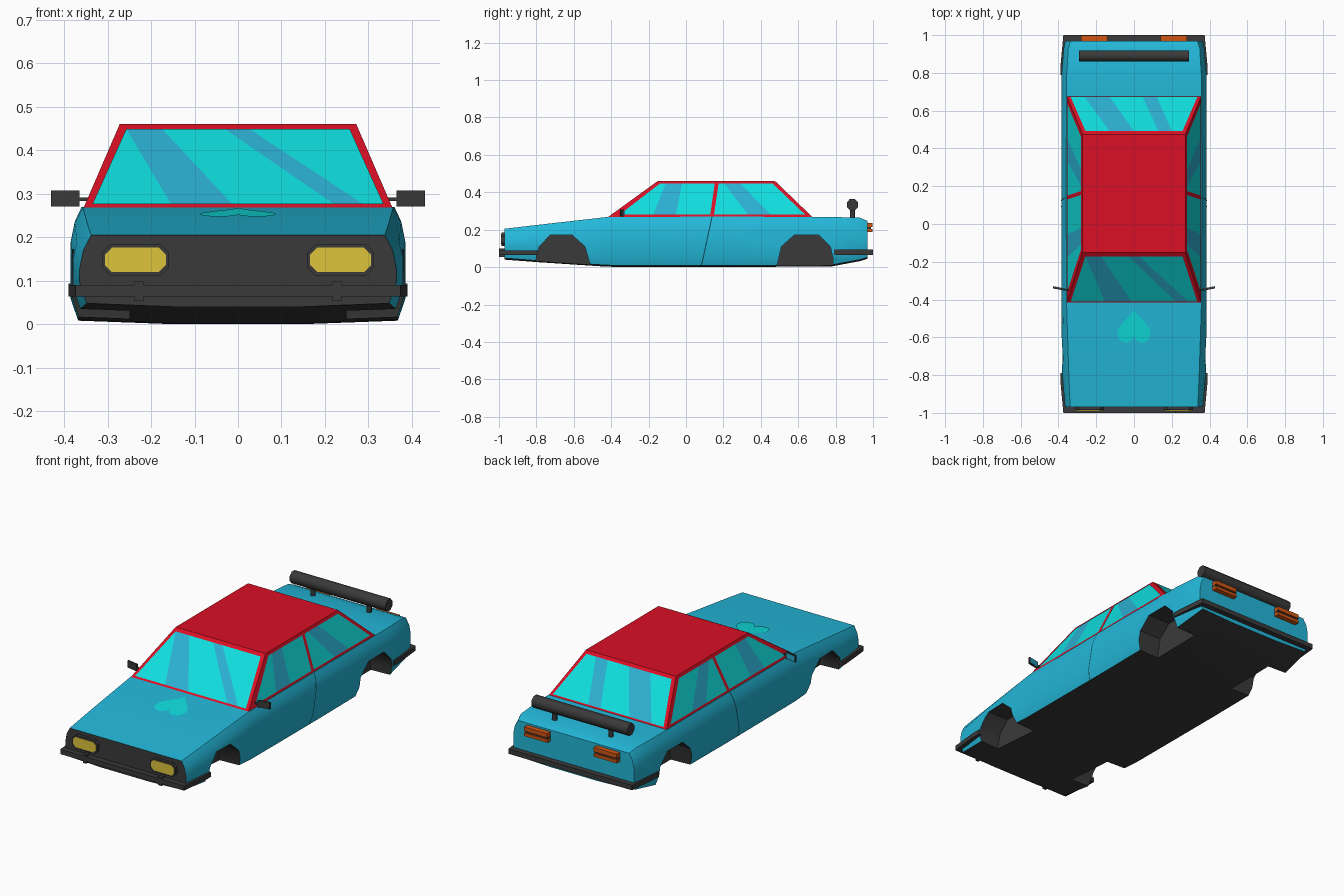
import bpy, bmesh, math
from mathutils import Vector

if "Cube" in bpy.data.objects:
    bpy.data.objects.remove(bpy.data.objects["Cube"])


def material(name, r, g, b):
    m = bpy.data.materials.new(name)
    m.diffuse_color = (r, g, b, 1)
    m.use_nodes = True
    m.node_tree.nodes["Principled BSDF"].inputs["Base Color"].default_value = m.diffuse_color
    return m


BLUE = material("body_blue", .017, .48, .70)
RED = material("roof_red", .70, .005, .018)
DARK = material("dark_trim", .042, .042, .042)
GLASS = material("glass_cyan", .005, .72, .72)
STREAK = material("glass_streak", .025, .43, .64)
YELLOW = material("lamp_yellow", .72, .56, .045)
ORANGE = material("lamp_orange", .62, .09, .006)
SEAM = material("seam_dark_blue", .004, .08, .11)


def build(name, verts, faces, mats, fix=True):
    me = bpy.data.meshes.new(name)
    me.from_pydata([tuple(v) for v in verts], [], faces)
    if fix:
        bm = bmesh.new()
        bm.from_mesh(me)
        bmesh.ops.recalc_face_normals(bm, faces=bm.faces)
        bm.to_mesh(me)
        bm.free()
    ob = bpy.data.objects.new(name, me)
    bpy.context.collection.objects.link(ob)
    for m in mats:
        me.materials.append(m)
    return ob


def prism(name, pts, axis, lo, hi, mat):
    """Extrude a 2D outline along an axis (0=x, 1=y, 2=z)."""
    def place(p, d):
        v = list(p)
        v.insert(axis, d)
        return v
    n = len(pts)
    verts = [place(p, d) for d in (lo, hi) for p in pts]
    faces = [list(range(n)), list(range(n, 2 * n))]
    faces += [[i, (i + 1) % n, n + (i + 1) % n, n + i] for i in range(n)]
    return build(name, verts, faces, [mat])


def box(name, x, y, z, mat):
    return prism(name, [(x[0], y[0]), (x[1], y[0]), (x[1], y[1]), (x[0], y[1])], 2, z[0], z[1], mat)


def smooth(ob, angle=35):
    bpy.ops.object.select_all(action='DESELECT')
    bpy.context.view_layer.objects.active = ob
    ob.select_set(True)
    bpy.ops.object.shade_smooth_by_angle(angle=math.radians(angle))


# Body shell: sections along y (y, half width, bottom z, top z, top half width)
stations = [(-.97, .365, .048, .205, .338), (-.80, .380, .035, .225, .345),
            (-.42, .385, .010, .268, .357), (.20, .385, .008, .270, .360),
            (.78, .385, .012, .268, .357), (.93, .372, .040, .264, .348),
            (.97, .365, .052, .247, .335)]
verts, faces = [], []
for y, w, zb, zt, wt in stations:
    half = [(.15, zb - .008), (w - .017, zb), (w, zb + .05), (w, zt - .08),
            (w - .009, zt - .035), (wt, zt)]
    verts += [(x, y, z) for x, z in half] + [(-x, y, z) for x, z in reversed(half)]
N = 12
for s in range(len(stations) - 1):
    for i in range(N):
        j = (i + 1) % N
        faces.append([s * N + i, s * N + j, (s + 1) * N + j, (s + 1) * N + i])
faces += [list(range(N)), list(range(len(verts) - N, len(verts)))]
body = build("body_shell", verts, faces, [BLUE, DARK])
for p in body.data.polygons:
    p.material_index = int(p.normal.z < -.6 or p.normal.y < -.9)

# Wheel arches cut into the shell, dark inside
arches = [[(-.805, -.05), (-.80, .06), (-.785, .11), (-.725, .172), (-.61, .172), (-.54, .11), (-.515, .02), (-.51, -.05)],
          [(.485, -.05), (.49, .02), (.51, .11), (.58, .172), (.71, .172), (.772, .11), (.785, .05), (.79, -.05)]]
for outline in arches:
    for s in (-1, 1):
        cutter = prism("arch_cutter", outline, 0, s * .25, s * .5, BLUE)
        cutter.data.materials.append(DARK)
        for p in cutter.data.polygons:
            p.material_index = 1
        cutter.hide_render = True
        mod = body.modifiers.new("arch", 'BOOLEAN')
        mod.operation, mod.solver, mod.object = 'DIFFERENCE', 'EXACT', cutter
        bpy.context.view_layer.objects.active = body
        bpy.ops.object.modifier_apply(modifier=mod.name)
        bpy.data.objects.remove(cutter)
smooth(body)

# Cabin with red roof and frame
ZB, ZT, XB, XT = .262, .461, .358, .272
YF, YFT, YRT, YR = -.425, -.15, .475, .682
cab = [(s * x, y, z) for x, y, z in ((XB, YF, ZB), (XB, YR, ZB), (XT, YRT, ZT), (XT, YFT, ZT)) for s in (-1, 1)]
build("cabin", cab, [[0, 1, 3, 2], [2, 3, 5, 4], [4, 5, 7, 6], [6, 7, 1, 0],
                     [1, 3, 5, 7], [0, 2, 4, 6]], [RED])


def pane(name, corners, low, high, flip=False):
    """Glass plate split into alternating clear and streak strips."""
    bl, br, tr, tl = [Vector(c) for c in corners]
    n = (br - bl).cross(tl - bl).normalized() * (-1 if flip else 1)
    low, high = [0] + low + [1], [0] + high + [1]
    v = []
    for a, b in zip(low, high):
        v += [bl.lerp(br, a) + n * .003, tl.lerp(tr, b) + n * .003]
    f = [[2 * i, 2 * i + 2, 2 * i + 3, 2 * i + 1] for i in range(len(low) - 1)]
    if flip:
        f = [q[::-1] for q in f]
    ob = build(name, v, f, [GLASS, STREAK], fix=False)
    for i, p in enumerate(ob.data.polygons):
        p.material_index = i % 2


def along(a, b, z):
    return a + (b - a) * (z - ZB) / (ZT - ZB)


lo, hi = .274, .447
pane("windshield", [(-.335, along(YF, YFT, lo), lo), (.335, along(YF, YFT, lo), lo),
                    (.257, along(YF, YFT, hi), hi), (-.257, along(YF, YFT, hi), hi)],
     [.27, .48, .83, .93], [.0, .16, .44, .55])
pane("rear_window", [(.335, along(YR, YRT, lo), lo), (-.335, along(YR, YRT, lo), lo),
                     (-.257, along(YR, YRT, hi), hi), (.257, along(YR, YRT, hi), hi)],
     [.32, .43, .69, .89], [.11, .25, .5, .75])
lo = .28
for s, side in ((1, "right"), (-1, "left")):
    xl, xh = s * along(XB, XT, lo), s * along(XB, XT, hi)
    for nm, a, b, c, d in (("front", -.355, .130, .154, -.138), ("rear", .150, .637, .462, .174)):
        pane(side + "_" + nm + "_window", [(xl, a, lo), (xl, b, lo), (xh, c, hi), (xh, d, hi)],
             [.37, .62], [.1, .4], flip=s < 0)

    # Door seam following the body side
    path = [(.362, .139, .270), (.378, .132, .235), (.387, .122, .190), (.387, .094, .060), (.371, .083, .012)]
    v = [(s * x, y + d, z) for x, y, z in path for d in (-.003, .003)]
    build(side + "_door_seam", v, [[2 * i, 2 * i + 1, 2 * i + 3, 2 * i + 2] for i in range(4)], [SEAM])

    # Side mirror with stalk and reflective back plate
    def slab(y0, y1, x0, x1):
        return [(s * x0, y0 - .012), (s * x1, y0), (s * x1, y1), (s * x0, y1 - .012)]
    prism(side + "_mirror", slab(-.341, -.331, .365, .43), 2, .271, .308, DARK)
    prism(side + "_mirror_glass", slab(-.331, -.329, .37, .426), 2, .275, .304, STREAK)
    box(side + "_mirror_stalk", sorted((s * .335, s * .37)), (-.352, -.344), (.283, .292), DARK)

    # Headlight: dark housing and yellow lens
    def octagon(w, h, c):
        return [(s * .236 + x, .148 + z) for x, z in
                ((-w, -h + c), (-w + c, -h), (w - c, -h), (w, -h + c), (w, h - c), (w - c, h), (-w + c, h), (-w, h - c))]
    prism(side + "_headlight_housing", octagon(.076, .036, .018), 1, -.986, -.96, DARK)
    prism(side + "_headlight_lens", octagon(.070, .028, .016), 1, -.989, -.97, YELLOW)

    # Bumper guard
    box(side + "_bumper_guard", (s * .228 - .01, s * .228 + .01), (-1, -.96), (.053, .099), DARK)

    # Tail light: two orange bars with a dark strip between
    x = sorted((s * .14, s * .28))
    box(side + "_tail_light_upper", x, (.95, .998), (.214, .237), ORANGE)
    box(side + "_tail_light_strip", x, (.95, .990), (.204, .214), DARK)
    box(side + "_tail_light_lower", x, (.95, .998), (.187, .204), ORANGE)

    # Spoiler post
    ring = [(s * .17 + .013 * math.cos(k * math.pi / 4), .89 + .013 * math.sin(k * math.pi / 4)) for k in range(8)]
    smooth(prism(side + "_spoiler_post", ring, 2, .255, .325, DARK), 50)

# Rear spoiler tube
ring = [(.89 + .032 * math.cos((k + .5) * math.pi / 4), .334 + .034 * math.sin((k + .5) * math.pi / 4)) for k in range(8)]
smooth(prism("spoiler_tube", ring, 0, -.29, .29, DARK), 50)

# Wrap-around bumpers
right = [(.372, .79), (.390, .79), (.390, .83), (.374, 1.0)]
inner = [(.352, .965)]
outline = right + [(-x, y) for x, y in reversed(right)] + [(-x, y) for x, y in inner] + inner
prism("rear_bumper", outline, 2, .066, .093, DARK)
prism("front_bumper", [(x, -y) for x, y in outline], 2, .064, .090, DARK)

# Painted heart on the hood
pts = []
for k in range(32):
    t = 2 * math.pi * k / 32
    hx = .088 * math.sin(t) ** 3
    hy = (13 * math.cos(t) - 5 * math.cos(2 * t) - 2 * math.cos(3 * t) - math.cos(4 * t)) / 29
    y = -.554 - hy * .18
    pts.append((hx, y, .268 + (y + .42) * (.043 / .38) + .003))
build("hood_heart", pts, [list(range(32))[::-1]], [GLASS], fix=False)
if bpy.data.objects["hood_heart"].data.polygons[0].normal.z < 0:
    bpy.data.objects["hood_heart"].data.flip_normals()
